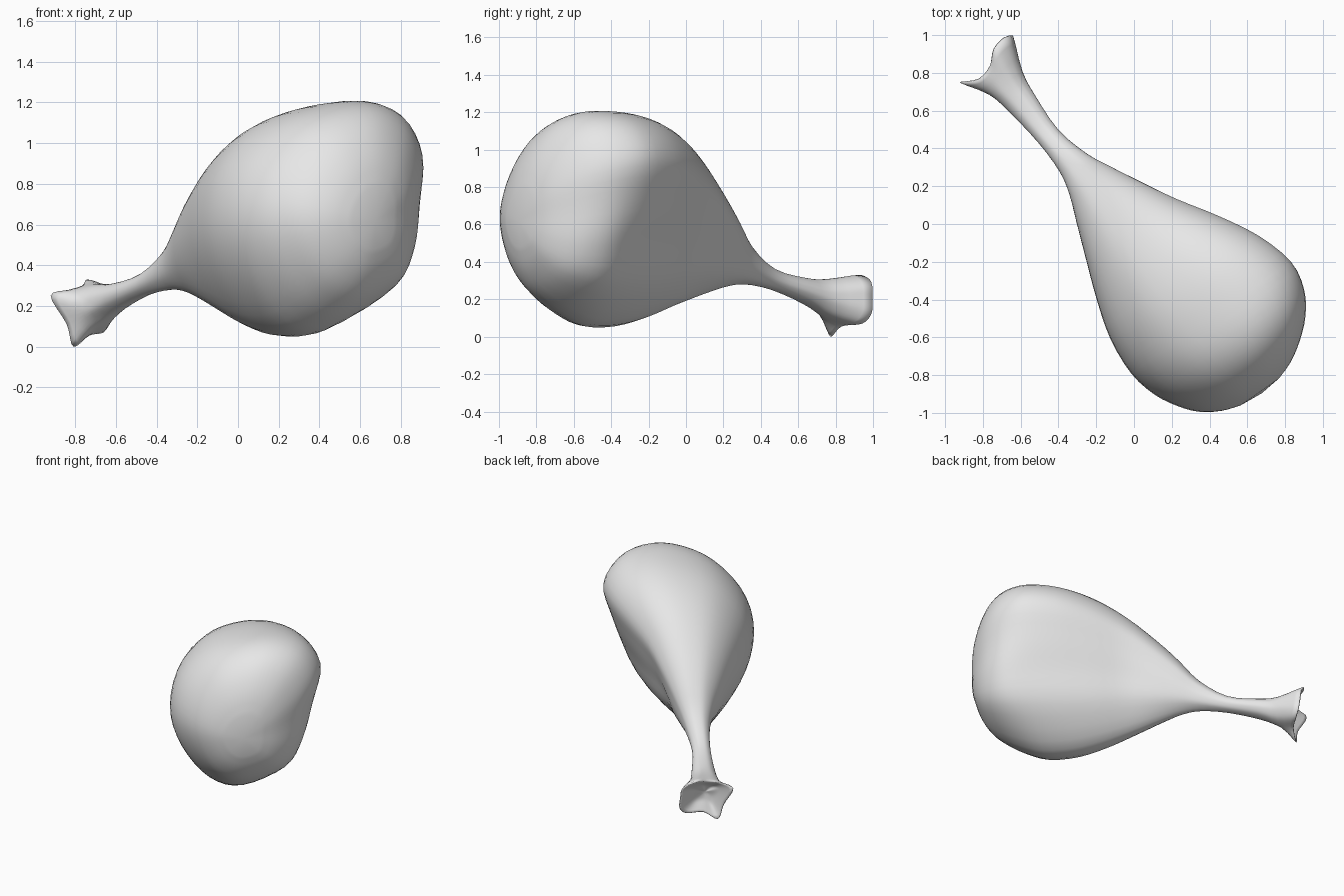
import bpy, bmesh, math
from mathutils import Vector

if "Cube" in bpy.data.objects:
    bpy.data.objects.remove(bpy.data.objects["Cube"])

ANG = math.radians(35)
AXIS = Vector((math.sin(ANG), -math.cos(ANG), 0))   # bone end -> meat end
SIDE = Vector((math.cos(ANG), math.sin(ANG), 0))

# Meat profiles in a unit box, clockwise from the top: middle, and blunter end
KIDNEY = [(.62, 1), (.87, .955), (1, .8), (.94, .6), (.845, .4), (.735, .185),
          (.47, 0), (.26, .04), (.07, .26), (0, .5), (.07, .74), (.29, .925)]
BLUNT = [(.62, 1), (.87, .93), (.99, .74), (.99, .51), (.97, .28), (.84, .1),
         (.49, 0), (.24, .07), (.07, .25), (0, .48), (.1, .71), (.32, .91)]

# Sections along the axis: t, side min, side max, bottom, top
SECTIONS = [(-1.0, -.235, -.02, .1, .31), (-.86, -.2, -.038, .175, .315),
            (-.64, -.168, -.042, .25, .365), (-.45, -.164, .013, .28, .495),
            (-.32, -.192, .08, .27, .65), (-.18, -.245, .155, .235, .8),
            (.02, -.32, .26, .175, .975), (.22, -.393, .39, .11, 1.1),
            (.43, -.452, .505, .066, 1.175), (.64, -.466, .567, .066, 1.205),
            (.8, -.43, .54, .12, 1.2), (.92, -.365, .465, .19, 1.15),
            (1.01, -.29, .365, .27, 1.055), (1.075, -.19, .26, .375, .925),
            (1.11, -.09, .16, .48, .79)]

# Ragged bone rim: side, height, t
RIM = [(-.08, .33, -1.18), (-.01, .31, -1.2), (.03, .27, -1.195), (.04, .21, -1.19),
       (.045, .125, -1.18), (0, .07, -1.15), (-.12, .055, -1.1), (-.22, 0, -1.095),
       (-.26, .11, -1.095), (-.325, .25, -1.14), (-.24, .28, -1.1), (-.15, .3, -1.12)]


def place(v, z, t):
    return AXIS * t + SIDE * v + Vector((0, 0, z))


def ramp(t, lo, hi):
    return min(1, max(0, (t - lo) / (hi - lo)))


def section(t, v0, v1, z0, z1):
    k, e = ramp(t, -.6, 0), ramp(t, .58, 1.04)
    ring = []
    for (a, b), (c, d) in zip(KIDNEY, BLUNT):
        g = math.atan2(b - .5, a - .5)
        a, b = a + e * (c - a), b + e * (d - b)
        a = k * a + (1 - k) * (.5 + .5 * math.cos(g))
        b = k * b + (1 - k) * (.5 + .5 * math.sin(g))
        ring.append(place(v0 + a * (v1 - v0), z0 + b * (z1 - z0), t))
    return ring


def hollow(scale, depth):
    c = Vector((-.13, .18, -1.12))
    return [place(c.x + (v - c.x) * scale, c.y + (z - c.y) * scale,
                  c.z + (t - c.z) * scale + depth) for v, z, t in RIM]


def spline(p, q, r, s, f):
    return q + .5 * f * (r - p + f * (2 * p - 5 * q + 4 * r - s + f * (3 * (q - r) + s - p)))


def smooth_line(pts, n, closed):
    m, out = len(pts), []
    get = (lambda i: pts[i % m]) if closed else (lambda i: pts[min(max(i, 0), m - 1)])
    for i in range(m if closed else m - 1):
        for j in range(n):
            out.append(spline(get(i - 1), get(i), get(i + 1), get(i + 2), j / n))
    return out if closed else out + [pts[-1]]


# Hollow bone socket, rim, shank and meat as one continuous skin
rows = [hollow(.15, .075), hollow(.45, .06), hollow(.74, .025), [place(*p) for p in RIM]]
rows += [section(*s) for s in SECTIONS]
rows = [smooth_line(r, 4, True) for r in rows]
columns = [smooth_line(list(c), 3, False) for c in zip(*rows)]

bm = bmesh.new()
grid = [[bm.verts.new(p) for p in c] for c in columns]
n = len(grid)
for i in range(n):
    a, b = grid[i], grid[(i + 1) % n]
    for j in range(len(a) - 1):
        bm.faces.new((a[j], b[j], b[j + 1], a[j + 1]))
# Close the socket floor and the round meat end
for j, tip in ((0, place(-.13, .18, -1.04)), (-1, place(.04, .62, 1.122))):
    v = bm.verts.new(tip)
    for i in range(n):
        bm.faces.new((grid[i][j], grid[(i + 1) % n][j], v))
bmesh.ops.recalc_face_normals(bm, faces=bm.faces)
for f in bm.faces:
    f.smooth = True
mesh = bpy.data.meshes.new("drumstick")
bm.to_mesh(mesh)
bm.free()

grey = bpy.data.materials.new("light grey")
grey.diffuse_color = (.8, .8, .8, 1)
grey.use_nodes = True
grey.node_tree.nodes["Principled BSDF"].inputs["Base Color"].default_value = grey.diffuse_color
mesh.materials.append(grey)
bpy.context.collection.objects.link(bpy.data.objects.new("drumstick", mesh))
